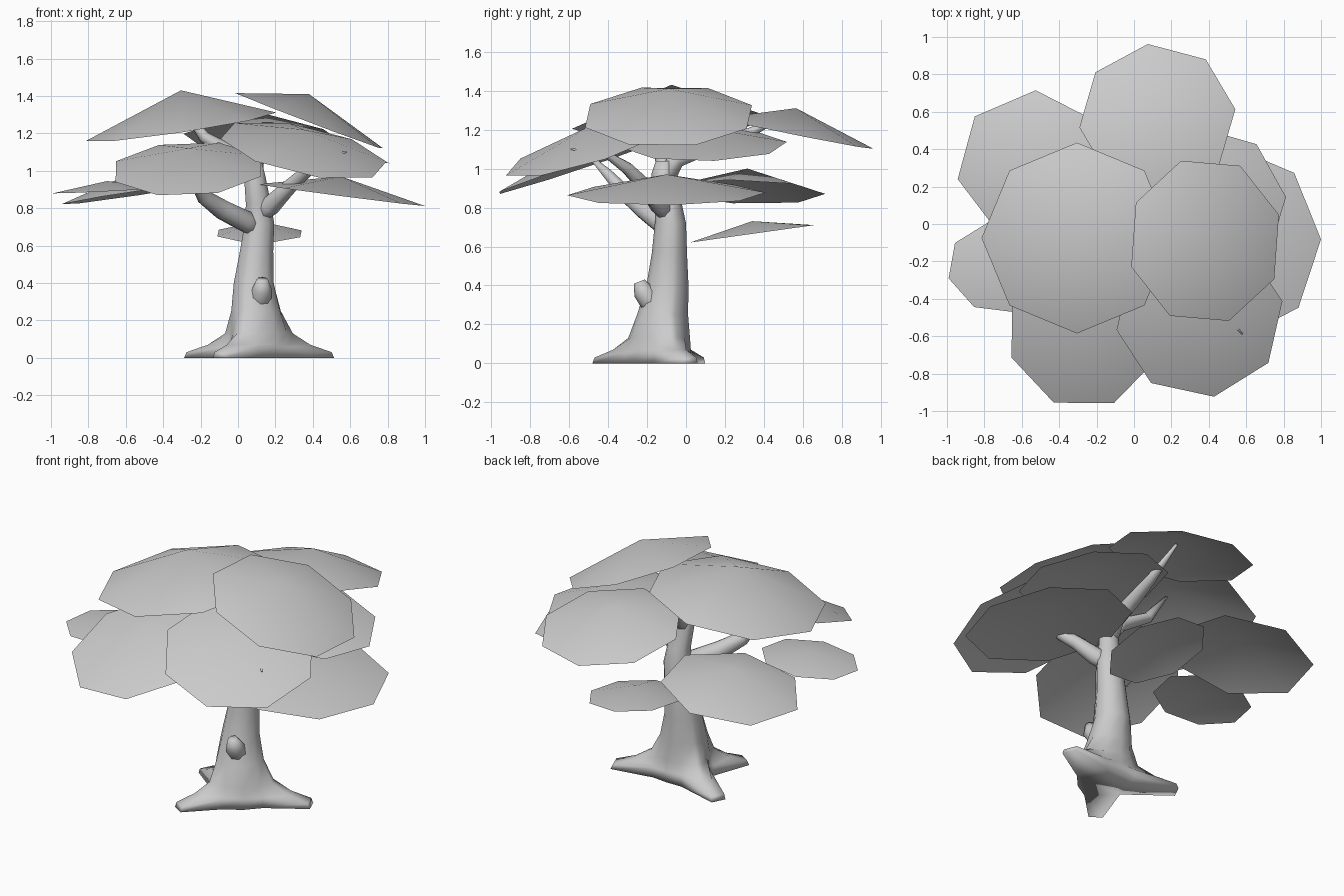
import bpy, bmesh
from math import sin, cos, pi, radians, degrees, atan2, hypot
from mathutils import Vector

if "Cube" in bpy.data.objects:
    bpy.data.objects.remove(bpy.data.objects["Cube"])


def finish(name, bm):
    bmesh.ops.recalc_face_normals(bm, faces=bm.faces)
    mesh = bpy.data.meshes.new(name)
    bm.to_mesh(mesh)
    bm.free()
    mesh.shade_smooth()
    ob = bpy.data.objects.new(name, mesh)
    bpy.context.collection.objects.link(ob)
    return ob


def skin(name, rings):
    """Closed loft through rings of points."""
    bm = bmesh.new()
    rings = [[bm.verts.new(co) for co in r] for r in rings]
    n = len(rings[0])
    for a, b in zip(rings, rings[1:]):
        for k in range(n):
            j = (k + 1) % n
            bm.faces.new((a[k], a[j], b[j], b[k]))
    bm.faces.new(rings[0][::-1])
    bm.faces.new(rings[-1])
    return finish(name, bm)


def tube(name, path, sides=8):
    """Tapered limb through (x, y, z, radius) points."""
    pts = [Vector(p[:3]) for p in path]
    rings = []
    prev = Vector((0, 0, 1))
    u, v = Vector((1, 0, 0)), Vector((0, 1, 0))
    for i, p in enumerate(pts):
        t = (pts[min(i + 1, len(pts) - 1)] - pts[max(i - 1, 0)]).normalized()
        q = prev.rotation_difference(t)
        u, v, prev = q @ u, q @ v, t
        rings.append([p + (u * cos(a) + v * sin(a)) * path[i][3]
                      for a in (2 * pi * k / sides for k in range(sides))])
    return skin(name, rings)


def leaf(name, x, y, rx, ry, rot, rim, apex, sx, sy, n=8):
    """Shallow open cone: tilted n-sided rim (height rim, slopes sx, sy) and a raised centre."""
    bm = bmesh.new()
    top = bm.verts.new((x, y, apex))
    ring = []
    for k in range(n):
        a = radians(rot) + 2 * pi * k / n
        dx, dy = rx * cos(a), ry * sin(a)
        ring.append(bm.verts.new((x + dx, y + dy, rim + sx * dx + sy * dy)))
    for k in range(n):
        bm.faces.new((ring[k], ring[(k + 1) % n], top))
    ob = finish(name, bm)
    if ob.data.polygons[0].normal.z < 0:
        ob.data.flip_normals()


# trunk flaring into three roots: each ring mixes a circle with a root star
BASE = (.11, -.13)
tips = [(.50, .02), (-.27, .06), (-.10, -.46)]
roots = [(degrees(atan2(y - BASE[1], x - BASE[0])) % 360, hypot(x - BASE[0], y - BASE[1]))
         for x, y in tips]
star = []                                   # (angle, reach, is root tip)
for i, (ang, reach) in enumerate(roots):
    gap = (roots[(i + 1) % 3][0] - ang) % 360
    star += [(ang - 6, reach, 1), (ang + 6, reach, 1), (ang + 32, .18, 0),
             (ang + gap / 2, .155, 0), (ang + gap - 32, .18, 0)]
levels = [(.11, -.13, .0, .155, 1.0), (.11, -.13, .03, .155, .95), (.11, -.13, .07, .155, .5),
          (.11, -.13, .13, .15, .15), (.095, -.12, .25, .13, .03), (.085, -.095, .4, .108, 0),
          (.10, -.085, .57, .09, 0), (.115, -.08, .72, .08, 0), (.11, -.09, .82, .068, 0),
          (.09, -.12, .97, .058, 0), (.085, -.11, 1.04, .045, 0)]
skin("trunk", [[(x + (r + w * (d - r)) * cos(radians(a)), y + (r + w * (d - r)) * sin(radians(a)),
                 z + (.03 * (1 - tip) if z == .03 else 0)) for a, d, tip in star]
               for x, y, z, r, w in levels])

# broken branch stub on the front
tube("stub", [(.11, -.12, .24, .05), (.12, -.18, .32, .06), (.13, -.22, .37, .052),
              (.13, -.24, .42, .03)])

# branches
tube("main_branch", [(.09, -.11, .96, .04), (.0, -.12, 1.08, .042), (-.18, -.09, 1.18, .032),
                     (-.31, -.08, 1.36, .008)])
tube("back_branch", [(.09, -.11, .93, .045), (.09, -.05, 1.05, .048), (.09, .1, 1.11, .042),
                     (.11, .28, 1.16, .03), (.12, .52, 1.28, .008)])
tube("left_branch", [(.12, -.09, .66, .03), (.04, -.13, .73, .06), (-.08, -.21, .79, .055),
                     (-.18, -.3, .86, .042), (-.24, -.4, .97, .028), (-.28, -.48, 1.05, .012)])
tube("right_branch", [(.11, -.09, .74, .03), (.17, -.13, .81, .055), (.26, -.2, .9, .042),
                      (.37, -.3, 1.0, .033), (.43, -.42, 1.08, .018), (.58, -.59, 1.10, .004)])

# foliage plates: x, y, rx, ry, rotation, rim z, apex z, x slope, y slope
leaf("leaf_top_left", -.305, -.075, .51, .51, 0, 1.235, 1.43, .15, .06)
leaf("leaf_top_right", .38, -.09, .415, .45, 18, 1.268, 1.41, -.38, .02)
leaf("leaf_back", .125, .565, .42, .40, 7, 1.18, 1.31, -.02, -.2)
leaf("leaf_back_left", -.54, .315, .41, .40, 88, .88, 1.0, .15, -.03, 7)
leaf("leaf_right", .55, -.10, .45, .51, 2, .87, .97, -.13, .01)
leaf("leaf_mid_right", .385, .10, .43, .42, 6, 1.12, 1.21, -.19, .02)
leaf("leaf_front_right", .35, -.49, .45, .44, 10, 1.11, 1.22, -.19, .30)
leaf("leaf_front_left", -.265, -.55, .42, .44, 22, 1.01, 1.12, .04, .33)
leaf("leaf_left", -.70, -.23, .30, .25, 14, .895, .945, .05, .02)
leaf("leaf_low_back", .115, .34, .24, .34, 20, .665, .73, 0, .14)
